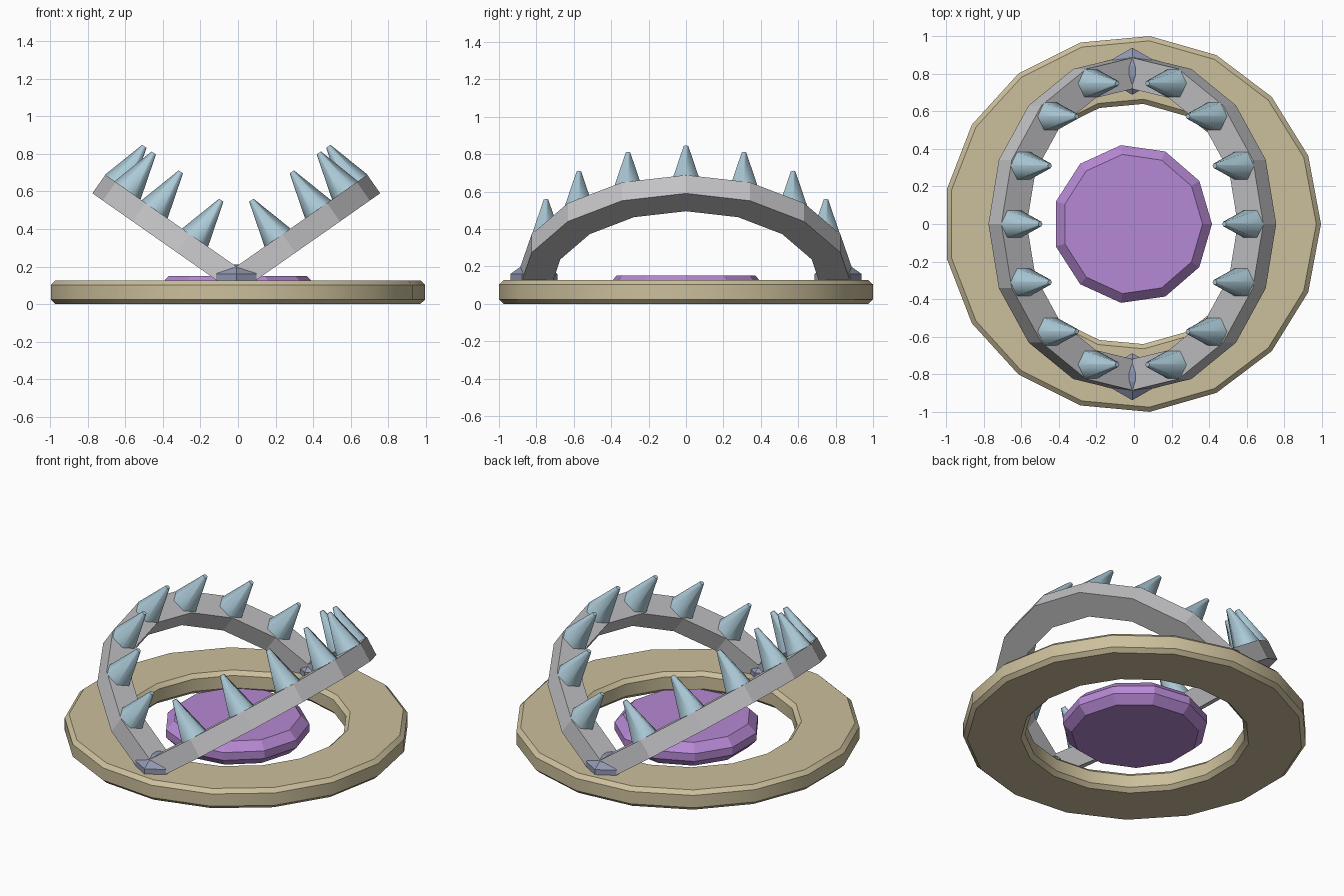
import bpy, bmesh, math
from mathutils import Vector

if "Cube" in bpy.data.objects:
    bpy.data.objects.remove(bpy.data.objects["Cube"])

CX = -0.009                 # shared axis of all parts
TILT = math.radians(35)     # jaw opening angle
PIVOT_Z = 0.127


def material(name, rgb):
    m = bpy.data.materials.new(name)
    m.diffuse_color = (*rgb, 1)
    m.use_nodes = True
    m.node_tree.nodes["Principled BSDF"].inputs["Base Color"].default_value = m.diffuse_color
    return m


TAN = material("tan metal", (0.60, 0.52, 0.33))
PURPLE = material("purple", (0.47, 0.25, 0.66))
STEEL = material("light steel", (0.55, 0.55, 0.57))
SPIKE = material("pale blue steel", (0.41, 0.59, 0.68))
HINGE = material("slate blue", (0.28, 0.31, 0.44))


def finish(bm, name, mat, smooth=None):
    bmesh.ops.recalc_face_normals(bm, faces=bm.faces)
    me = bpy.data.meshes.new(name)
    bm.to_mesh(me)
    bm.free()
    me.materials.append(mat)
    ob = bpy.data.objects.new(name, me)
    bpy.context.collection.objects.link(ob)
    if smooth:
        bpy.ops.object.select_all(action='DESELECT')
        ob.select_set(True)
        bpy.context.view_layer.objects.active = ob
        bpy.ops.object.shade_smooth_by_angle(angle=math.radians(smooth))
    return ob


def lathe(name, profile, sides, centre, mat, closed=False, start=0, smooth=None):
    """Turn an (r, z) profile round z; open profiles get flat end caps."""
    bm = bmesh.new()
    rings = []
    for r, z in profile:
        ring = []
        for i in range(sides):
            a = math.radians(start) + math.tau * i / sides
            ring.append(bm.verts.new((centre[0] + r * math.cos(a), centre[1] + r * math.sin(a), z)))
        rings.append(ring)
    pairs = list(zip(rings, rings[1:] + rings[:1]))
    for lo, hi in pairs if closed else pairs[:-1]:
        for i in range(sides):
            j = (i + 1) % sides
            bm.faces.new((lo[i], lo[j], hi[j], hi[i]))
    if not closed:
        bm.faces.new(rings[0])
        bm.faces.new(rings[-1])
    return finish(bm, name, mat, smooth)


# Base ring with chamfered edges
lathe("base_ring", [(0.979, 0), (1.0043, 0.024), (1.0043, 0.103), (0.979, 0.127),
                    (0.667, 0.127), (0.642, 0.103), (0.642, 0.024), (0.667, 0)],
      17, (CX, 0), TAN, closed=True, smooth=30)

# Trigger plate in the middle
lathe("trigger_plate", [(0.374, 0), (0.424, 0.05), (0.424, 0.1), (0.374, 0.15)],
      11, (CX, 0), PURPLE)

# Hinge posts, front and back
for label, s in (("front", -1), ("back", 1)):
    lathe(label + "_hinge", [(0.07, 0.001), (0.125, 0.05), (0.125, 0.16), (0.065, 0.203), (0.03, 0.212)],
          6, (CX, s * 0.813), HINGE, start=90)

# Two tilted half-ring jaws with a spike at each inner joint
SEG, R_OUT, R_IN, HALF = 8, 0.893, 0.727, 0.06
for label, s in (("left", -1), ("right", 1)):
    u = Vector((s * math.cos(TILT), 0, math.sin(TILT)))
    n = Vector((-s * math.sin(TILT), 0, math.cos(TILT)))
    y = Vector((0, 1, 0))
    pivot = Vector((CX, 0, PIVOT_Z))

    def on_jaw(r, a, h):
        return pivot + u * (r * math.cos(a)) + y * (r * math.sin(a)) + n * h

    angles = [math.pi * (i / SEG - 0.5) for i in range(SEG + 1)]
    bm = bmesh.new()
    sections = [[bm.verts.new(on_jaw(r, a, h)) for r, h in
                 ((R_IN, -HALF), (R_OUT, -HALF), (R_OUT, HALF), (R_IN, HALF))] for a in angles]
    for p, q in zip(sections, sections[1:]):
        for k in range(4):
            m = (k + 1) % 4
            bm.faces.new((p[k], p[m], q[m], q[k]))
    bm.faces.new(sections[0])
    bm.faces.new(sections[-1])
    finish(bm, label + "_jaw", STEEL)

    # Spikes: six-sided tapered cones standing on the jaw face
    bm = bmesh.new()
    for a in angles[1:-1]:
        base = on_jaw(0.81, a, HALF - 0.002)
        rings = []
        for r, h in ((0.085, 0), (0.014, 0.245)):
            rings.append([bm.verts.new(base + n * h + u * (r * math.cos(t)) + y * (r * math.sin(t)))
                          for t in (math.tau * i / 6 for i in range(6))])
        for i in range(6):
            j = (i + 1) % 6
            bm.faces.new((rings[0][i], rings[0][j], rings[1][j], rings[1][i]))
        bm.faces.new(rings[0])
        bm.faces.new(rings[1])
    finish(bm, label + "_spikes", SPIKE, smooth=65)
